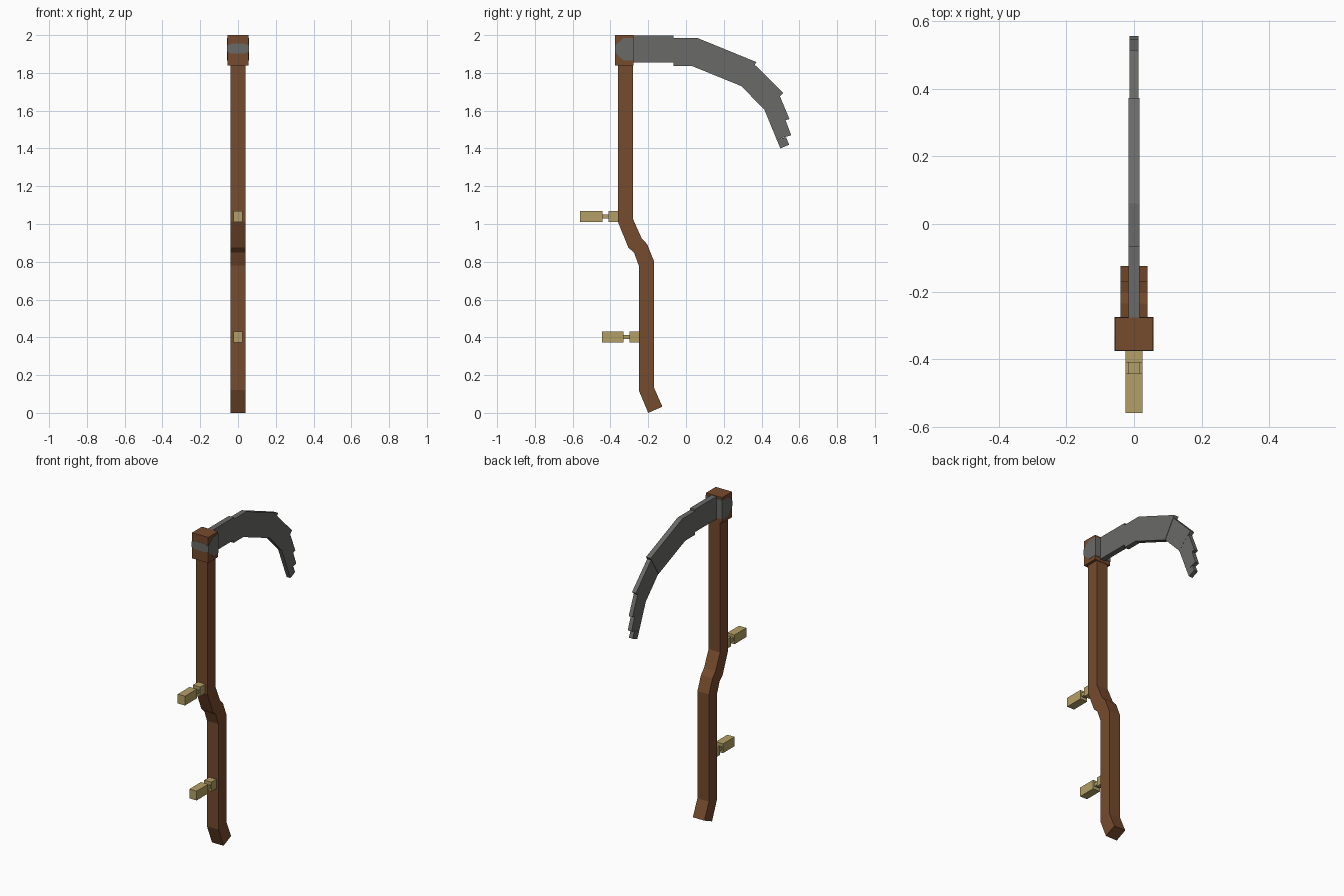
import bpy
import bmesh

cube = bpy.data.objects.get("Cube")
if cube:
    bpy.data.objects.remove(cube, do_unlink=True)


def material(name, rgb):
    mat = bpy.data.materials.new(name)
    mat.use_nodes = True
    colour = (*rgb, 1.0)
    mat.diffuse_color = colour
    bsdf = next(n for n in mat.node_tree.nodes if n.type == 'BSDF_PRINCIPLED')
    bsdf.inputs["Base Color"].default_value = colour
    return mat


WOOD = material("brown wood", (0.181, 0.069, 0.026))
STEEL = material("grey steel", (0.144, 0.147, 0.136))
GRIP = material("pale wood", (0.456, 0.352, 0.133))


def finish(name, bm, mat):
    bmesh.ops.recalc_face_normals(bm, faces=bm.faces)
    mesh = bpy.data.meshes.new(name)
    bm.to_mesh(mesh)
    bm.free()
    mesh.materials.append(mat)
    obj = bpy.data.objects.new(name, mesh)
    bpy.context.scene.collection.objects.link(obj)
    return obj


def strip(name, side_a, side_b, x0, x1, mat):
    """Bar along the y-z plane, between two matching edge lines, from x0 to x1."""
    bm = bmesh.new()
    rings = []
    for a, b in zip(side_a, side_b):
        corners = ((x0, *a), (x1, *a), (x1, *b), (x0, *b))
        rings.append([bm.verts.new(c) for c in corners])
    for r, s in zip(rings, rings[1:]):
        for i in range(4):
            j = (i + 1) % 4
            bm.faces.new((r[i], r[j], s[j], s[i]))
    bm.faces.new(rings[0])
    bm.faces.new(rings[-1])
    return finish(name, bm, mat)


def box(name, hx, y0, y1, z0, z1, mat):
    return strip(name, [(y0, z0), (y1, z0)], [(y0, z1), (y1, z1)], -hx, hx, mat)


# Bent handle: front edge and back edge, top to bottom
strip("handle",
      [(-0.36, 1.86), (-0.36, 1.01), (-0.305, 0.875), (-0.275, 0.848),
       (-0.25, 0.78), (-0.25, 0.12), (-0.20, 0.0)],
      [(-0.28, 1.86), (-0.28, 1.025), (-0.235, 0.925), (-0.205, 0.892),
       (-0.17, 0.805), (-0.17, 0.135), (-0.125, 0.033)],
      -0.04, 0.04, WOOD)

# Head block
box("head_block", 0.056, -0.375, -0.277, 1.84, 2.0, WOOD)

# Steel band around the head: tapered side plates, front plate, back plate
for label, s in (("left", 1), ("right", -1)):
    strip("band_" + label,
          [(-0.376, 1.91), (-0.33, 1.865), (-0.276, 1.865)],
          [(-0.376, 1.945), (-0.33, 1.985), (-0.276, 1.985)],
          s * 0.054, s * 0.0575, STEEL)
bm = bmesh.new()
outline = [(-0.056, 1.91), (-0.03, 1.902), (0.03, 1.902), (0.056, 1.91),
           (0.056, 1.945), (0.03, 1.955), (-0.03, 1.955), (-0.056, 1.945)]
face = bm.faces.new([bm.verts.new((x, -0.374, z)) for x, z in outline])
grown = bmesh.ops.extrude_face_region(bm, geom=[face])
bmesh.ops.translate(bm, vec=(0, -0.0025, 0),
                    verts=[v for v in grown["geom"] if isinstance(v, bmesh.types.BMVert)])
finish("band_front", bm, STEEL)
box("band_back", 0.056, -0.278, -0.275, 1.865, 1.985, STEEL)

# Blade: straight root, then the curved plates stepping down to the tip
box("blade_root", 0.017, -0.28, -0.065, 1.855, 1.997, STEEL)
strip("blade_main",
      [(-0.065, 1.985), (0.06, 1.985), (0.373, 1.857)],
      [(-0.065, 1.837), (0.03, 1.837), (0.293, 1.73)],
      -0.016, 0.016, STEEL)
strip("blade_bend",
      [(0.362, 1.845), (0.515, 1.693)],
      [(0.293, 1.73), (0.415, 1.605)],
      -0.0135, 0.0135, STEEL)
tip_steps = (
    ("blade_tip_upper", [(0.495, 1.682), (0.548, 1.555)], [(0.415, 1.605), (0.446, 1.53)]),
    ("blade_tip_middle", [(0.521, 1.566), (0.557, 1.47)], [(0.446, 1.53), (0.48, 1.447)]),
    ("blade_tip_end", [(0.53, 1.459), (0.546, 1.42)], [(0.48, 1.447), (0.50, 1.40)]),
)
for name, outer, inner in tip_steps:
    strip(name, outer, inner, -0.013, 0.013, STEEL)

# Two grips, each a block, a thin neck and a base against the handle
for label, tip, neck, base, end, z in (("upper", -0.56, -0.443, -0.41, -0.355, 1.04),
                                       ("lower", -0.445, -0.33, -0.298, -0.245, 0.402)):
    box(label + "_grip", 0.025, tip, neck, z - 0.029, z + 0.029, GRIP)
    box(label + "_grip_neck", 0.017, neck, base, z - 0.011, z + 0.011, GRIP)
    box(label + "_grip_base", 0.025, base, end, z - 0.029, z + 0.029, GRIP)
